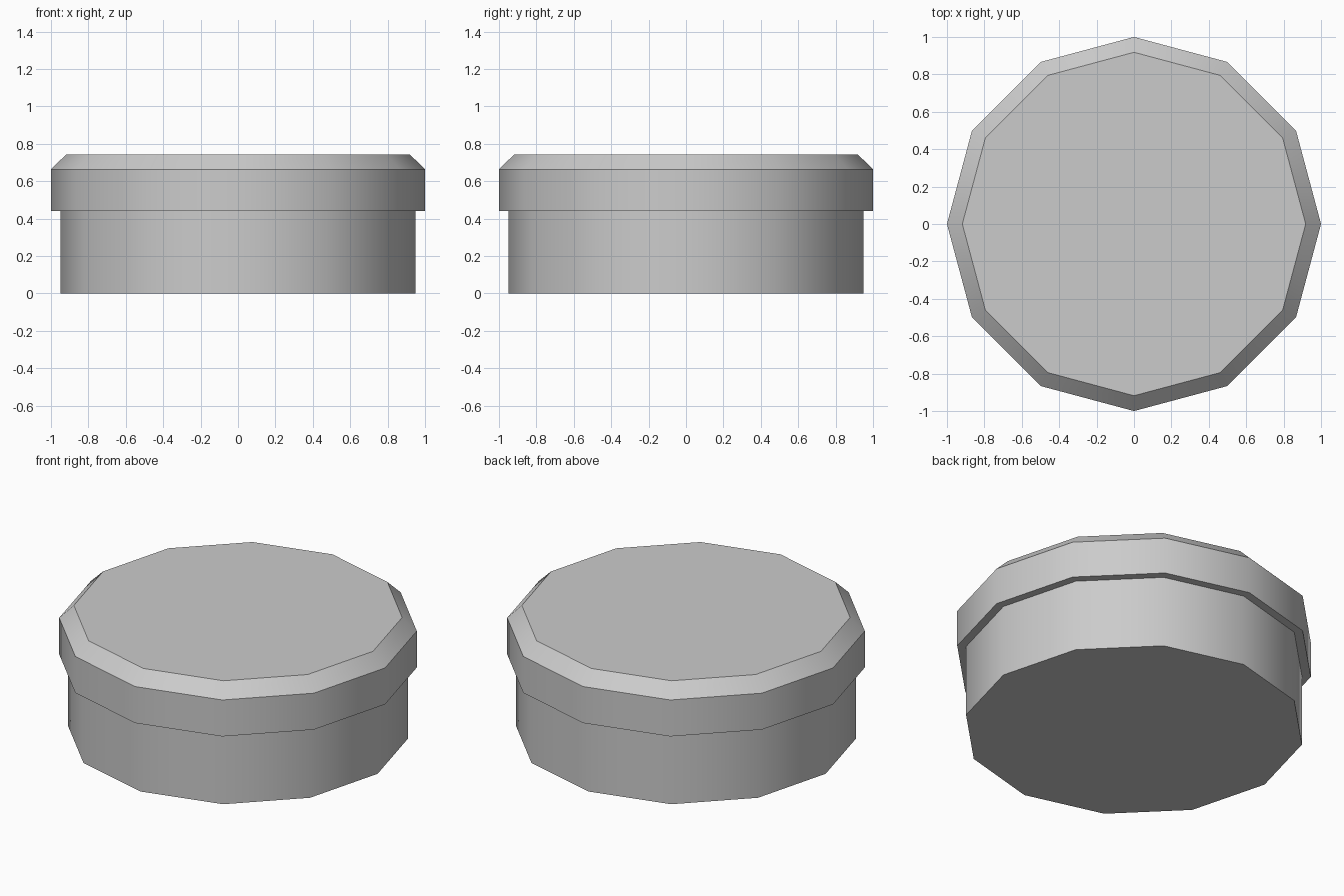
import bpy, bmesh
from math import cos, sin, tau, radians

if "Cube" in bpy.data.objects:
    bpy.data.objects.remove(bpy.data.objects["Cube"])

SIDES = 12


def lathe(name, profile):
    """Closed 12-sided solid from (radius, z) points listed bottom to top."""
    bm = bmesh.new()
    rings = [[bm.verts.new((r * cos(tau * i / SIDES), r * sin(tau * i / SIDES), z))
              for i in range(SIDES)] for r, z in profile]
    for low, high in zip(rings, rings[1:]):
        for i in range(SIDES):
            j = (i + 1) % SIDES
            bm.faces.new((low[i], low[j], high[j], high[i]))
    bm.faces.new(rings[0][::-1])
    bm.faces.new(rings[-1])
    mesh = bpy.data.meshes.new(name)
    bm.to_mesh(mesh)
    bm.free()
    obj = bpy.data.objects.new(name, mesh)
    bpy.context.collection.objects.link(obj)
    # Smooth around the sides, sharp at rims and chamfer
    bpy.ops.object.select_all(action='DESELECT')
    obj.select_set(True)
    bpy.context.view_layer.objects.active = obj
    bpy.ops.object.shade_smooth_by_angle(angle=radians(35))
    return obj


# Straight lower drum
lathe("base_drum", [(0.95, 0), (0.95, 0.44)])

# Wider cap with a chamfered top edge
lathe("cap", [(1.0, 0.44), (1.0, 0.664), (0.918, 0.744)])
